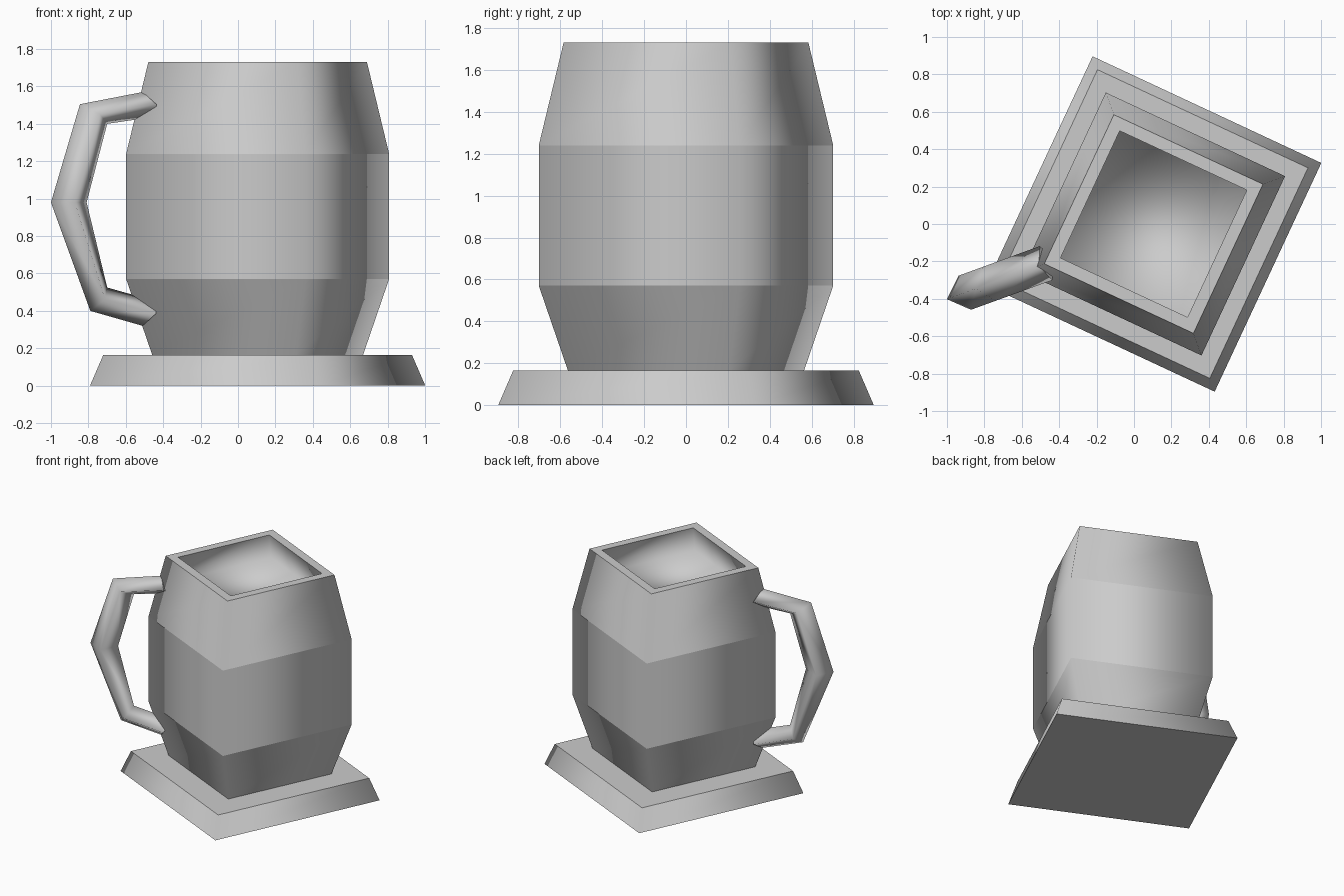
import bpy, bmesh
from math import radians, sin, cos, pi
from mathutils import Vector

if "Cube" in bpy.data.objects:
    bpy.data.objects.remove(bpy.data.objects["Cube"], do_unlink=True)

TURN = radians(20)            # corner direction of the square mug
CENTRE = Vector((0.105, 0, 0))

grey = bpy.data.materials.new("plain_grey")
grey.use_nodes = True
colour = (0.6, 0.6, 0.6, 1)
grey.diffuse_color = colour
grey.node_tree.nodes["Principled BSDF"].inputs["Base Color"].default_value = colour


def loft(name, rings, sharp_rings):
    """Bridge four-cornered rings, cap both ends; chosen rings get sharp edges."""
    bm = bmesh.new()
    loops = [[bm.verts.new(p) for p in ring] for ring in rings]
    for low, high in zip(loops, loops[1:]):
        for i in range(4):
            j = (i + 1) % 4
            bm.faces.new((low[i], low[j], high[j], high[i]))
    bm.faces.new(loops[0][::-1])
    bm.faces.new(loops[-1])
    bmesh.ops.recalc_face_normals(bm, faces=bm.faces)
    for face in bm.faces:
        face.smooth = True
    for k in sharp_rings:
        for i in range(4):
            bm.edges.get((loops[k][i], loops[k][(i + 1) % 4])).smooth = False
    mesh = bpy.data.meshes.new(name)
    bm.to_mesh(mesh)
    bm.free()
    mesh.materials.append(grey)
    obj = bpy.data.objects.new(name, mesh)
    bpy.context.collection.objects.link(obj)
    return obj


def square(r, z):
    return [CENTRE + Vector((r * cos(TURN + k * pi / 2), r * sin(TURN + k * pi / 2), z))
            for k in range(4)]


# Tapered square foot
loft("base", [square(0.954, 0), square(0.878, 0.165)], [0, 1])

# Barrel-shaped body with rim and shallow inside
profile = [(0.6, 0.165), (0.748, 0.57), (0.748, 1.24), (0.622, 1.73),
           (0.53, 1.73), (0.58, 1.53)]
loft("mug_body", [square(r, z) for r, z in profile], [0, 1, 2, 3, 4])

# Angular handle growing from one corner, diamond cross-section
out = Vector((-cos(TURN), -sin(TURN), 0))
side = Vector((sin(TURN), -cos(TURN), 0))
stations = [((0.654, 1.57), (0.569, 1.44)), ((1.011, 1.505), (0.856, 1.40)),
            ((1.176, 0.98), (0.973, 0.98)), ((0.952, 0.40), (0.856, 0.525)),
            ((0.654, 0.32), (0.574, 0.45))]
rings = []
for (ro, zo), (ri, zi) in stations:
    outer = CENTRE + out * ro + Vector((0, 0, zo))
    inner = CENTRE + out * ri + Vector((0, 0, zi))
    mid = (outer + inner) / 2
    rings.append([outer, mid + side * 0.097, inner, mid - side * 0.097])
loft("handle", rings, [0, 4])
